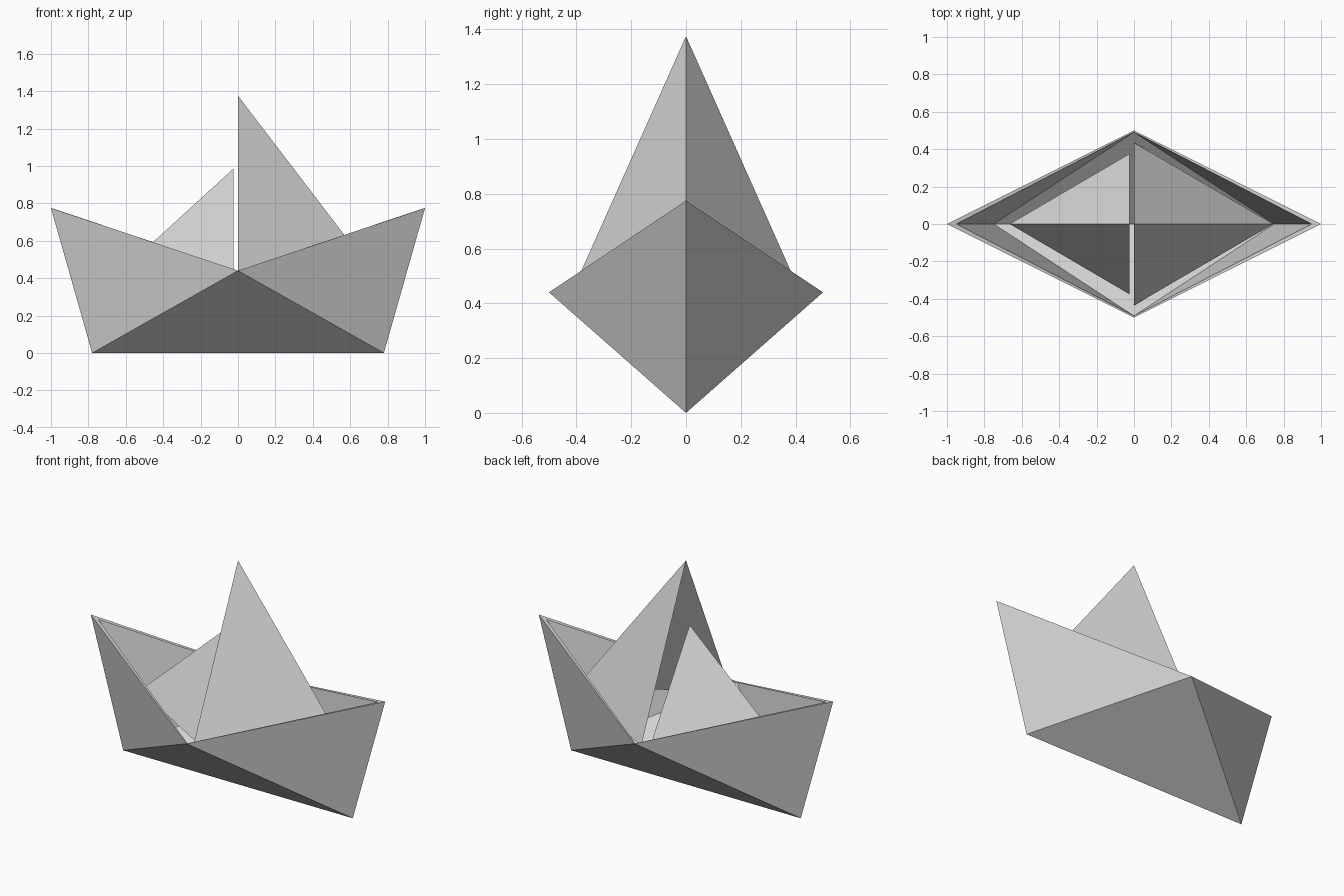
import bpy

cube = bpy.data.objects.get("Cube")
if cube:
    bpy.data.objects.remove(cube, do_unlink=True)

# One plain paper colour for the whole boat
PAPER = (0.65, 0.65, 0.65, 1.0)
paper = bpy.data.materials.new("pale_grey_paper")
paper.use_nodes = True
paper.diffuse_color = PAPER
bsdf = next(n for n in paper.node_tree.nodes if n.type == 'BSDF_PRINCIPLED')
bsdf.inputs["Base Color"].default_value = PAPER
bsdf.inputs["Roughness"].default_value = 0.9


def make_object(name, verts, faces):
    mesh = bpy.data.meshes.new(name)
    mesh.from_pydata(verts, [], faces)
    mesh.materials.append(paper)
    mesh.update()
    obj = bpy.data.objects.new(name, mesh)
    bpy.context.collection.objects.link(obj)
    return obj


def shell_points(keel_x, keel_z, tip_x, tip_z, side_y, side_z):
    """Keel ends, raised tips and side corners of one folded shell."""
    return [(-keel_x, 0, keel_z), (keel_x, 0, keel_z),
            (-tip_x, 0, tip_z), (tip_x, 0, tip_z),
            (0, -side_y, side_z), (0, side_y, side_z)]


# Hull: outer shell, inner shell and the narrow rim joining them
outer = shell_points(0.78, 0.0, 1.0, 0.775, 0.5, 0.44)
inner = shell_points(0.75, 0.03, 0.95, 0.759, 0.491, 0.439)
panels = [(0, 1, 4), (1, 3, 4), (2, 0, 4),
          (1, 0, 5), (3, 1, 5), (0, 2, 5)]
rim_loop = [2, 4, 3, 5]
faces = list(panels)
faces += [tuple(i + 6 for i in reversed(p)) for p in panels]
for a, b in zip(rim_loop, rim_loop[1:] + rim_loop[:1]):
    faces.append((a, b, b + 6, a + 6))
make_object("hull", outer + inner, faces)


def make_sail(name, mast_x, end_x, half_width, top_z, base_z=0.4):
    """Folded sheet: two triangles meeting along a sloping ridge."""
    verts = [(mast_x, 0, top_z), (end_x, 0, base_z),
             (mast_x, -half_width, base_z), (mast_x, half_width, base_z)]
    front, back = (0, 2, 1), (0, 1, 3)
    if end_x < mast_x:
        front, back = front[::-1], back[::-1]
    return make_object(name, verts, [front, back])


# Sails
make_sail("main_sail", 0.0, 0.745, 0.435, 1.375)
make_sail("small_sail", -0.025, -0.665, 0.375, 0.985)
